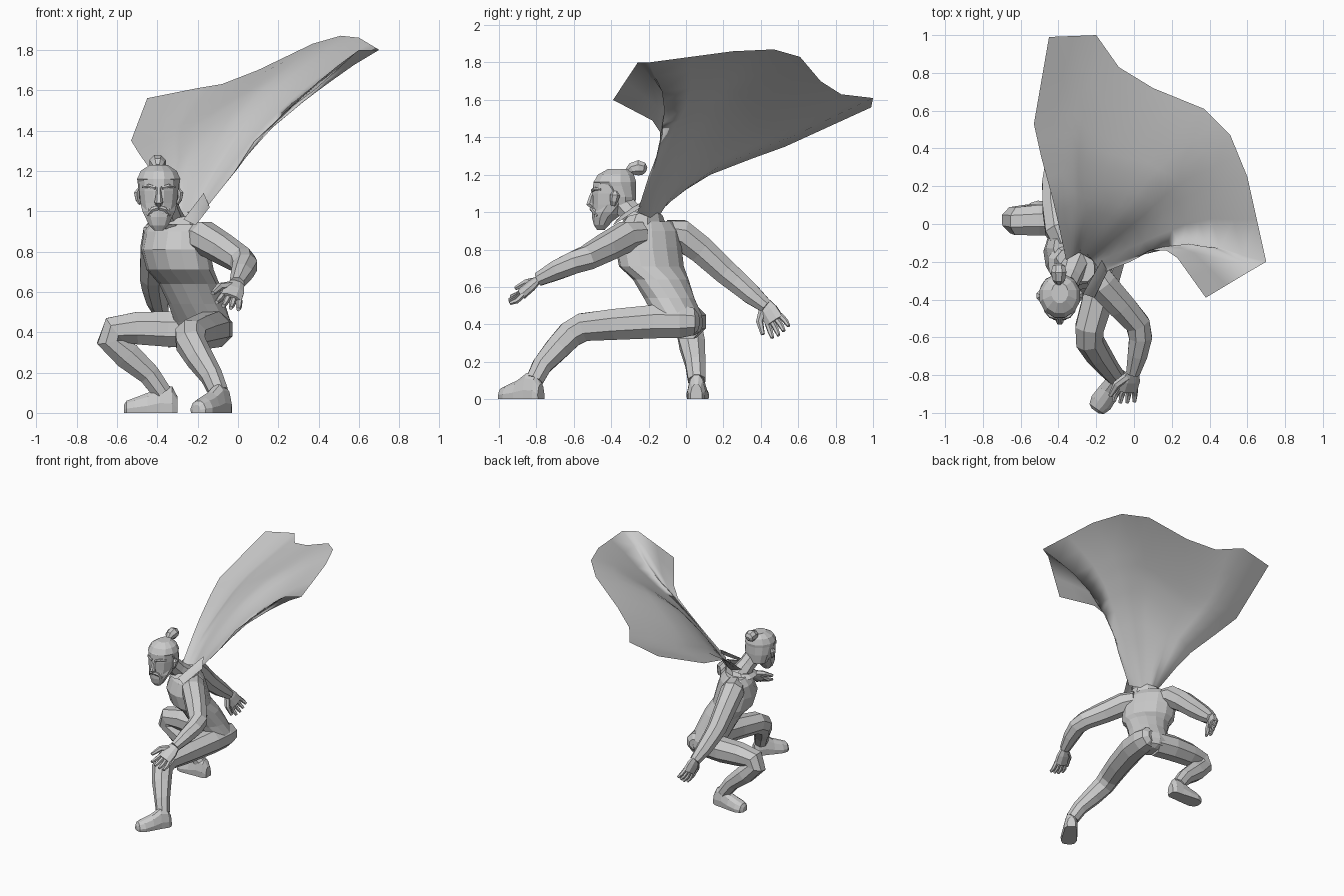
import bpy, bmesh
from math import cos, sin, pi, radians
from mathutils import Vector as V


def loft(name, rings, cap=True, smooth=False):
    """Skin a list of closed vertex rings."""
    bm = bmesh.new()
    rows = [[bm.verts.new(p) for p in r] for r in rings]
    n = len(rows[0])
    for a, b in zip(rows, rows[1:]):
        for i in range(n):
            j = (i + 1) % n
            bm.faces.new((a[i], a[j], b[j], b[i]))
    if cap:
        bm.faces.new(rows[0])
        bm.faces.new(rows[-1])
    bmesh.ops.recalc_face_normals(bm, faces=bm.faces)
    return finish(name, bm, smooth)


def finish(name, bm, smooth=False):
    me = bpy.data.meshes.new(name)
    bm.to_mesh(me)
    bm.free()
    for p in me.polygons:
        p.use_smooth = smooth
    ob = bpy.data.objects.new(name, me)
    bpy.context.collection.objects.link(ob)
    return ob


def ring(c, a, b, n):
    return [V(c) + a * cos(2 * pi * (i + .5) / n) + b * sin(2 * pi * (i + .5) / n) for i in range(n)]


def tube(name, pts, ref, n=8, flat=1.0):
    """Limb through (x, y, z, radius) points; flat squashes across the ref side."""
    P = [V(p[:3]) for p in pts]
    rings = []
    for i, p in enumerate(P):
        t = V((0, 0, 0))
        if i:
            t += (p - P[i - 1]).normalized()
        if i < len(P) - 1:
            t += (P[i + 1] - p).normalized()
        s = t.cross(V(ref)).normalized()
        u = s.cross(t).normalized()
        r = pts[i][3] * 1.05
        rings.append(ring(p, s * r * flat, u * r, n))
    return loft(name, rings)


def stack(name, rows, n, smooth=False):
    """Horizontal ellipses: x, y, z, half length, half depth, yaw in degrees."""
    rings = []
    for x, y, z, a, b, yaw in rows:
        c, s = cos(radians(yaw)), sin(radians(yaw))
        rings.append(ring((x, y, z), V((c, s, 0)) * a, V((-s, c, 0)) * b, n))
    return loft(name, rings, smooth=smooth)


def hand(name, wrist, d, side, thumb, k):
    """Flat palm, four fingers and a thumb, scaled by k."""
    w, d = V(wrist), V(d).normalized()
    s = V(side)
    s = (s - d * s.dot(d)).normalized()
    nrm = d.cross(s)

    def pts(*rows):
        return [(*(w + (d * a + s * b + nrm * c) * k), r * k) for a, b, c, r in rows]
    tube(name + "_palm", pts((-.015, 0, 0, .03), (.03, 0, 0, .043), (.085, 0, 0, .045)), s, 8, .5)
    for i in range(4):
        o = (i - 1.5) * .023
        L = .07 - .007 * abs(i - 1.3)
        tube(f"{name}_finger_{i + 1}", pts((.075, o, 0, .013), (.085 + L * .5, o * 1.25, 0, .012),
                                          (.085 + L, o * 1.35, .012, .008)), s, 6)
    tube(name + "_thumb", pts((.01, .02 * thumb, 0, .018), (.05, .06 * thumb, .01, .016),
                              (.11, .075 * thumb, .02, .009)), nrm, 6)


def foot(name, heel, toe):
    """Shoe with a flat sole, from heel to toe."""
    h, d = V(heel), V(toe) - V(heel)
    s = d.cross(V((0, 0, 1))).normalized()
    rings = []
    for t, w, z in ((0, .03, .08), (.1, .045, .13), (.32, .048, .14), (.55, .054, .1),
                    (.8, .058, .075), (.95, .044, .06), (1, .022, .04)):
        sec = ((-1, 0), (-1.05, .35), (-.75, .8), (-.3, 1), (.3, 1), (.75, .8), (1.05, .35), (1, 0))
        rings.append([h + d * t + s * w * a + V((0, 0, z * b)) for a, b in sec])
    loft(name, rings)


# twisted torso and pelvis
stack("torso", [(-.165, -.02, .34, .07, .06, -30), (-.165, -.02, .36, .12, .09, -30),
                (-.168, -.025, .40, .145, .11, -30), (-.175, -.045, .45, .148, .125, -32),
                (-.205, -.09, .54, .143, .135, -38), (-.242, -.135, .64, .16, .138, -44),
                (-.287, -.185, .71, .19, .148, -50), (-.31, -.2, .81, .195, .15, -50),
                (-.315, -.19, .90, .185, .12, -50), (-.315, -.185, .95, .145, .08, -50)], 14)
tube("neck", [(-.31, -.2, .9, .075), (-.34, -.28, .98, .06), (-.375, -.36, 1.07, .06)], (1, 0, 0))

# legs and feet
tube("front_leg", [(-.12, .065, .415, .04), (-.115, .04, .415, .075), (-.115, -.03, .415, .09),
                   (-.13, -.16, .415, .092), (-.185, -.38, .4, .085),
                   (-.235, -.55, .385, .078), (-.235, -.62, .345, .074), (-.19, -.69, .27, .067),
                   (-.13, -.77, .18, .054), (-.095, -.81, .1, .048)], (1, 0, 0))
foot("front_foot", (-.055, -.775, 0), (-.205, -.99, 0))
tube("side_leg", [(-.2, .0, .41, .09), (-.34, .02, .415, .09), (-.5, .02, .42, .083),
                  (-.61, .015, .41, .076), (-.63, .02, .36, .072), (-.55, .035, .285, .07),
                  (-.44, .05, .19, .055), (-.375, .058, .1, .048)], (0, 1, 0))
foot("side_foot", (-.30, .055, 0), (-.565, .065, 0))

# arms and hands
tube("front_arm", [(-.22, -.24, .88, .07), (-.17, -.32, .87, .082), (-.07, -.43, .81, .075),
                   (.02, -.53, .755, .066), (.035, -.6, .73, .062), (.02, -.69, .69, .054),
                   (-.005, -.79, .64, .037)], (0, 0, 1))
hand("front_hand", (-.01, -.80, .63), (-.045, -.13, -.11), (1, .1, -.2), -1, 1.22)
tube("rear_arm", [(-.36, -.1, .89, .068), (-.39, -.03, .88, .083), (-.41, .08, .80, .076),
                  (-.42, .21, .68, .068), (-.415, .27, .63, .063), (-.40, .35, .56, .055),
                  (-.38, .43, .495, .038)], (1, 0, 0))
hand("rear_hand", (-.38, .425, .50), (.03, .06, -.10), (.25, .9, .4), -1, 1.18)

# head, hair and bun
hx = -.393
stack("head", [(hx, y, z, a, b, 0) for y, z, a, b in (
    (-.435, .955, .05, .05), (-.42, .99, .078, .08), (-.395, 1.04, .093, .105),
    (-.388, 1.1, .1, .115), (-.382, 1.16, .102, .117), (-.378, 1.195, .085, .095),
    (-.375, 1.222, .045, .05))], 12)
stack("hair", [(hx, y, z, a, b, 0) for y, z, a, b in (
    (-.335, 1.01, .082, .065), (-.345, 1.08, .102, .08), (-.37, 1.14, .108, .105),
    (-.38, 1.16, .111, .118), (-.375, 1.2, .092, .1), (-.365, 1.23, .045, .055))], 12)
tube("hair_bun", [(hx - .005, -.31, 1.215, .02), (hx - .005, -.29, 1.23, .034),
                  (hx - .005, -.255, 1.237, .042), (hx - .005, -.225, 1.232, .034),
                  (hx - .005, -.21, 1.228, .014)], (1, 0, 0), 8)

# face: beard, moustache, nose, brows, ears
stack("beard", [(hx, y, z, a, b, 0) for y, z, a, b in (
    (-.455, .905, .025, .02), (-.452, .93, .05, .04), (-.44, .97, .07, .062),
    (-.42, 1.0, .085, .083), (-.395, 1.035, .094, .09))], 10)
tube("nose", [(hx, -.493, 1.115, .01), (hx, -.506, 1.08, .014), (hx, -.516, 1.045, .02),
              (hx, -.497, 1.03, .016)], (1, 0, 0), 6)
for m in (-1, 1):
    tube("moustache", [(hx, -.503, 1.018, .013), (hx + m * .03, -.495, 1.01, .012),
                       (hx + m * .055, -.475, .98, .006)], (0, 1, 0), 6)
    tube("brow", [(hx + m * .015, -.5, 1.115, .009), (hx + m * .05, -.488, 1.125, .01),
                  (hx + m * .08, -.457, 1.12, .006)], (0, 1, 0), 6)
    tube("ear", [(hx + m * .093, -.39, 1.035, .012), (hx + m * .105, -.385, 1.06, .02),
                 (hx + m * .108, -.38, 1.09, .026), (hx + m * .1, -.38, 1.11, .012)],
         (0, 1, 0), 6, .6)

# low cape collar around the neck
loft("cape_collar", [ring((-.325, -.23, .935), V((.115, -.085, 0)), V((-.07, -.09, 0)), 10),
                     ring((-.315, -.225, .975), V((.09, -.065, .01)), V((-.06, -.075, -.02)), 10)],
     cap=False)


def along(line, t):
    f = t * (len(line) - 1)
    i = min(int(f), len(line) - 2)
    return V(line[i]).lerp(V(line[i + 1]), f - i)


def patch(name, start, end, near, far, nu, nv, puff):
    """Cloth blended between four edge lines and puffed out in the middle."""
    bm = bmesh.new()
    grid = []
    for j in range(nv + 1):
        v, row = j / nv, []
        for i in range(nu + 1):
            u = i / nu
            c = along(near, 0).lerp(along(far, 0), u).lerp(along(near, 1).lerp(along(far, 1), u), v)
            p = (along(start, u).lerp(along(end, u), v) + along(near, v).lerp(along(far, v), u) - c)
            k = max(0, sin(pi * u ** .85)) ** 1.5 * max(0, sin(pi * v)) ** .7
            # the near side hangs outward and down instead of curling under
            h = max(0, sin(pi * min(1, u * 2.2))) * max(0, sin(pi * v))
            row.append(bm.verts.new(p + V(puff) * k + V((.035, 0, -.025)) * h))
        grid.append(row)
    for a, b in zip(grid, grid[1:]):
        for i in range(nu):
            bm.faces.new((a[i], b[i], b[i + 1], a[i + 1]))
    bmesh.ops.recalc_face_normals(bm, faces=bm.faces)
    if sum(f.normal.z for f in bm.faces) < 0:
        bmesh.ops.reverse_faces(bm, faces=bm.faces)
    return finish(name, bm, smooth=True)


# flying cape, and the flap that runs over the shoulder
neck = [(-.17, -.26, 1.0), (-.22, -.19, .97), (-.29, -.15, .97), (-.36, -.19, .98)]
hem = [(.38, -.39, 1.6), (.6, -.258, 1.8), (.7, -.2, 1.8), (.6, .25, 1.86), (.51, .47, 1.87),
       (.37, .61, 1.83), (.1, .72, 1.7), (-.08, .83, 1.63), (-.2, 1.0, 1.61), (-.45, .99, 1.56)]
near = [(-.17, -.26, 1.0), (-.02, -.2, 1.19), (.08, -.14, 1.345), (.17, -.14, 1.43),
        (.23, -.18, 1.49), (.38, -.39, 1.6)]
far = [(-.36, -.19, .98), (-.4, .0, 1.12), (-.43, .13, 1.2), (-.49, .35, 1.285),
       (-.53, .53, 1.35), (-.45, .99, 1.56)]
patch("cape", neck, hem, near, far, 18, 10, (-.06, -.04, .075))
a, b, c, d = (-.27, -.37, .96), (-.21, -.39, .93), (-.17, -.19, 1.09), (-.14, -.25, 1.02)
patch("cape_shoulder_flap", (a, b), (c, d), (a, c), (b, d), 2, 3, (0, -.01, .01))
